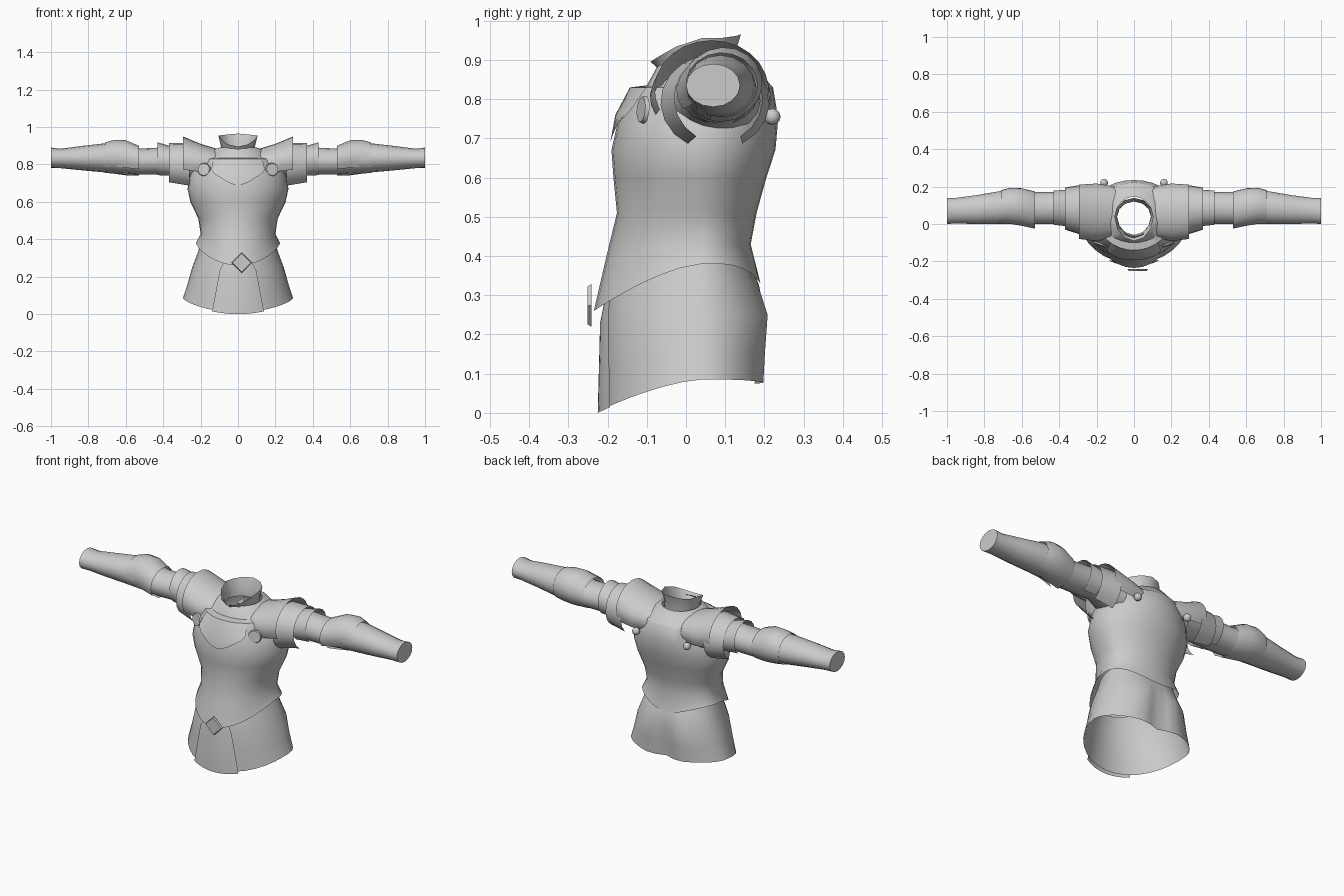
import bpy, bmesh
from math import sin, cos, pi, radians
from mathutils import Matrix, Vector

cube = bpy.data.objects.get("Cube")
if cube:
    bpy.data.objects.remove(cube)

steel = bpy.data.materials.new("steel grey")
steel.use_nodes = True
STEEL = (0.6, 0.6, 0.6, 1)
steel.diffuse_color = STEEL
steel.node_tree.nodes["Principled BSDF"].inputs["Base Color"].default_value = STEEL


def finish(name, bm, angle=40):
    me = bpy.data.meshes.new(name)
    bm.to_mesh(me)
    bm.free()
    me.materials.append(steel)
    for p in me.polygons:
        p.use_smooth = True
    me.set_sharp_from_angle(angle=radians(angle))
    ob = bpy.data.objects.new(name, me)
    bpy.context.collection.objects.link(ob)
    return ob


def skin(bm, rows, closed):
    """Join consecutive rows of vertices with quads."""
    n = len(rows[0])
    for low, high in zip(rows, rows[1:]):
        for i in range(n if closed else n - 1):
            j = (i + 1) % n
            bm.faces.new((low[i], low[j], high[j], high[i]))


def body_loft(name, rings, arcs=None, segs=32, power=1.5, middle=0.04):
    """Upright shell. Ring: z, half width, front y, back y, front drop, back drop.
    arcs gives the half angle about the front at the bottom and top ring."""
    bm = bmesh.new()
    rows = []
    for k, (z, w, front, back, fdrop, bdrop) in enumerate(rings):
        row = []
        for i in range(segs + 1 if arcs else segs):
            if arcs:
                t = k / (len(rings) - 1)
                half = radians(arcs[0] * (1 - t) + arcs[1] * t)
                a = -pi / 2 + half * (2 * i / segs - 1)
            else:
                a = 2 * pi * i / segs
            s = sin(a)
            depth = middle - front if s < 0 else back - middle
            drop = fdrop * max(0, -s) ** power + bdrop * max(0, s) ** 4
            row.append(bm.verts.new((w * cos(a), middle + depth * s, z - drop)))
        rows.append(row)
    skin(bm, rows, not arcs)
    return finish(name, bm)


def arm_loft(name, side, rings, arc=None, segs=16, cap=False):
    """Sideways shell. Ring: x, low y, high y, low z, high z."""
    bm = bmesh.new()
    rows = []
    for x, y0, y1, z0, z1 in rings:
        row = []
        for i in range(segs + 1 if arc else segs):
            if arc:
                a = radians(arc[0] + (arc[1] - arc[0]) * i / segs)
            else:
                a = 2 * pi * i / segs
            y = (y0 + y1) / 2 + (y1 - y0) / 2 * cos(a)
            z = (z0 + z1) / 2 + (z1 - z0) / 2 * sin(a)
            row.append(bm.verts.new((side * x, y, z)))
        rows.append(row)
    skin(bm, rows, not arc)
    if cap:
        bm.faces.new(rows[-1])
    if side < 0:
        bmesh.ops.reverse_faces(bm, faces=bm.faces[:])
    return finish(name, bm)


def disc(name, centre, facing, radius, depth, segs=16):
    bm = bmesh.new()
    turn = Vector((0, 0, 1)).rotation_difference(Vector(facing)).to_matrix().to_4x4()
    bmesh.ops.create_cone(bm, cap_ends=True, segments=segs, radius1=radius,
                          radius2=radius * 0.9, depth=depth,
                          matrix=Matrix.Translation(centre) @ turn)
    return finish(name, bm, 30)


# Breastplate and backplate, flared below the waist
body_loft("cuirass", [
    (.38, .225, -.235, .19, .12, .05),
    (.43, .20, -.205, .165, .04, 0),
    (.51, .212, -.176, .18, 0, 0),
    (.60, .255, -.185, .205, 0, 0),
    (.67, .27, -.19, .228, 0, 0),
    (.75, .255, -.172, .235, 0, 0),
    (.83, .20, -.14, .222, 0, 0),
    (.835, .18, -.10, .217, 0, 0),
    (.88, .13, -.075, .18, 0, 0),
    (.89, .10, -.065, .145, 0, 0)])

# Upper breast plate with a curved lower edge
body_loft("upper_breast_plate", [
    (.78, .258, -.193, .2, .09, 0),
    (.775, .253, -.18, .2, .015, 0),
    (.83, .203, -.143, .2, 0, 0)], arcs=(29, 40), segs=16, power=8)

# Hanging skirt, tucked under the cuirass and creased at the back
skirt = body_loft("skirt", [
    (.085, .295, -.212, .21, .075, .01),
    (.16, .27, -.211, .215, .045, 0),
    (.25, .245, -.208, .222, .02, 0),
    (.33, .215, -.20, .185, .05, 0),
    (.405, .193, -.192, .158, .09, .02)])
for v in skirt.data.vertices:
    if v.co.y > .1 and v.co.z < .3:
        v.co.y -= .035 * max(0, 1 - abs(v.co.x) / .09)
body_loft("skirt_front_panel", [
    (.085, .295, -.225, .2, .085, 0),
    (.25, .245, -.219, .2, .02, 0),
    (.375, .205, -.208, .2, .09, 0)], arcs=(28, 19), segs=12)

# Belt ornament
disc("belt_diamond", (.02, -.246, .274), (0, -1, 0), .054, .009, 4)

# Flared neck collar
body_loft("collar", [
    (.86, .09, -.058, .12, .02, 0),
    (.90, .092, -.064, .12, .03, 0),
    (.955, .105, -.09, .14, .06, -.01)], segs=12)

for side, label in ((1, "left"), (-1, "right")):
    # Whole sleeve from shoulder to wrist
    arm_loft(label + "_arm", side, [
        (.20, -.04, .19, .71, .88),
        (.32, .0, .175, .745, .895),
        (.42, .0, .17, .745, .89),
        (.52, .0, .17, .745, .885),
        (.62, .0, .18, .752, .905),
        (.72, .0, .175, .758, .912),
        (.85, .0, .153, .77, .897),
        (.95, .003, .14, .78, .884),
        (1.0, .0, .138, .78, .89)], cap=True)
    # Overlapping shoulder plates, open below
    arm_loft(label + "_shoulder_yoke", side, [
        (.10, -.07, .20, .72, .88),
        (.20, -.092, .217, .70, .91),
        (.295, -.08, .21, .70, .95)], (-25, 205))
    arm_loft(label + "_upper_pauldron", side, [
        (.26, -.065, .213, .67, .915),
        (.37, -.03, .195, .69, .915)], (-60, 240))
    arm_loft(label + "_lower_pauldron", side, [
        (.35, -.015, .185, .735, .895),
        (.43, -.005, .18, .737, .918)], (-70, 250))
    # Elbow guard
    arm_loft(label + "_elbow_guard", side, [
        (.53, -.025, .175, .74, .90),
        (.60, -.01, .192, .742, .93),
        (.66, .0, .195, .75, .932),
        (.71, .0, .182, .755, .918)], (-110, 215))
    # Armpit discs and back studs
    disc(label + "_armpit_disc", (side * .182, -.11, .773),
         (side * .35, -1, .1), .036, .01)
    bm = bmesh.new()
    bmesh.ops.create_uvsphere(bm, u_segments=10, v_segments=6, radius=.021,
                              matrix=Matrix.Translation((side * .16, .22, .755)))
    finish(label + "_back_stud", bm, 60)
